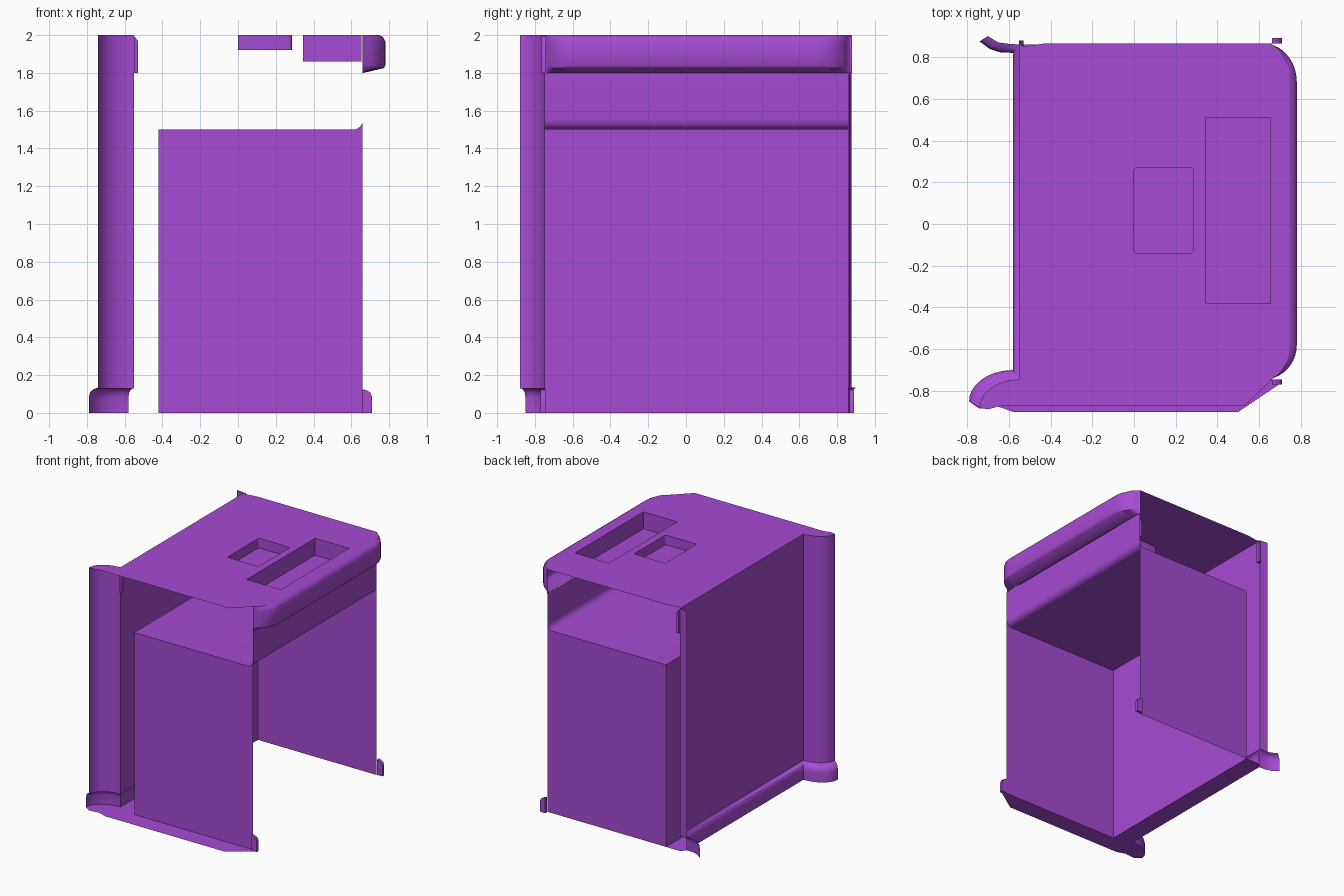
import bpy, bmesh, math

if "Cube" in bpy.data.objects:
    bpy.data.objects.remove(bpy.data.objects["Cube"])

mat = bpy.data.materials.new("purple_shell")
mat.diffuse_color = (0.38, 0.07, 0.65, 1)
mat.use_nodes = True
mat.node_tree.nodes["Principled BSDF"].inputs["Base Color"].default_value = mat.diffuse_color


def finish(name, bm, angle=40):
    bmesh.ops.remove_doubles(bm, verts=bm.verts, dist=0.0005)
    bmesh.ops.recalc_face_normals(bm, faces=bm.faces)
    me = bpy.data.meshes.new(name)
    bm.to_mesh(me)
    bm.free()
    me.materials.append(mat)
    ob = bpy.data.objects.new(name, me)
    bpy.context.collection.objects.link(ob)
    bpy.ops.object.select_all(action='DESELECT')
    ob.select_set(True)
    bpy.context.view_layer.objects.active = ob
    bpy.ops.object.shade_smooth_by_angle(angle=math.radians(angle))
    return ob


def loft(name, rings, closed=False, cap_first=False, cap_last=False, angle=40):
    """Skin a sheet through rings of equal point count."""
    bm = bmesh.new()
    vs = [[bm.verts.new(p) for p in r] for r in rings]
    n = len(vs[0])
    for a, b in zip(vs, vs[1:]):
        for i in range(n if closed else n - 1):
            j = (i + 1) % n
            bm.faces.new((a[i], a[j], b[j], b[i]))
    if cap_first:
        bm.faces.new(vs[0])
    if cap_last:
        bm.faces.new(vs[-1])
    return finish(name, bm, angle)


def flat(name, loops, z):
    """Flat plate with an outline and optional holes."""
    bm = bmesh.new()
    edges = []
    for loop in loops:
        vs = [bm.verts.new((x, y, z)) for x, y in loop]
        edges += [bm.edges.new((vs[i - 1], vs[i])) for i in range(len(vs))]
    bmesh.ops.triangle_fill(bm, use_beauty=True, use_dissolve=False, edges=edges,
                            normal=(0, 0, 1))
    return finish(name, bm)


def arc(cx, cy, rx, ry, a0, a1, n=10):
    return [(cx + rx * math.cos(math.radians(a0 + (a1 - a0) * i / n)),
             cy + ry * math.sin(math.radians(a0 + (a1 - a0) * i / n))) for i in range(n + 1)]


def at(path, z):
    return [(x, y, z) for x, y in path]


def rect(x0, x1, y0, y1, r=0.0):
    if not r:
        return [(x0, y0), (x1, y0), (x1, y1), (x0, y1)]
    pts = []
    for cx, cy, a in ((x1 - r, y0 + r, -90), (x1 - r, y1 - r, 0),
                      (x0 + r, y1 - r, 90), (x0 + r, y0 + r, 180)):
        pts += arc(cx, cy, r, r, a, a + 90, 3)
    return pts


Y0, Y1 = -0.75, 0.86          # inner side walls
XB, XF = -0.42, 0.66          # inner back wall, open front

# lip plan, from one side wall round to the other
lip = ([(0.66, -0.745)] + arc(0.62, -0.58, 0.16, 0.165, -72, 0, 8)
       + arc(0.62, 0.68, 0.16, 0.185, 0, 74, 8) + [(0.66, 0.865)])


def lip_ring(f, z):
    return [(0.66 + (x - 0.66) * f, y, z) for x, y in lip]


top_f = 0.72
loft("upper_lip", [lip_ring(top_f, 2.0), lip_ring(0.9, 1.99), lip_ring(1, 1.965),
                   lip_ring(1, 1.84), lip_ring(0.93, 1.825), lip_ring(0.03, 1.8)], angle=50)

# top plate with two recessed pockets
pillar_arc = arc(-0.55, -0.88, 0.19, 0.135, 90, 180)
pocket_small = rect(0.0, 0.285, -0.14, 0.27, 0.015)
pocket_large = rect(0.345, 0.655, -0.38, 0.51)
outline = ([(p[0], p[1]) for p in lip_ring(top_f, 2)]
           + [(-0.43, 0.865), (-0.53, 0.85), (-0.55, 0.865)] + pillar_arc
           + [(-0.70, -0.888), (-0.64, -0.872), (0.53, -0.872)])
flat("top_plate", [outline, pocket_small, pocket_large], 2.0)
for name, loop, z in (("small_pocket", pocket_small, 1.92), ("large_pocket", pocket_large, 1.86)):
    loft(name, [at(loop, 2.0), at(loop, z)], closed=True, cap_last=True)

# inner bay: back wall, ceiling, rounded edge and panel under the lip
fillet = arc(0.61, 1.55, 0.05, 0.05, -90, 0, 6)
profile = [(XB, 0), (XB, 1.5)] + fillet + [(XF, 1.8)]
loft("bay_back_and_ceiling", [[(x, y, z) for x, z in profile] for y in (Y0, Y1)])
for name, y in (("bay_front_wall", Y0), ("bay_rear_wall", Y1)):
    bm = bmesh.new()
    bm.faces.new([bm.verts.new((x, y, z)) for x, z in profile[:-1] + [(XF, 0)]])
    finish(name, bm)

# outer back wall running into the quarter-round corner pillar
wall = [(-0.62, 0.875), (-0.55, 0.865), (-0.55, 0.83)] + pillar_arc
loft("outer_wall_and_pillar", [at(wall, 2.0), at(wall, 0.13)])

# flared skirting round the foot of the wall
inner = [(-0.70, 0.90), (-0.65, 0.87), (-0.60, 0.863), (-0.55, 0.86)] + pillar_arc
outer = ([(-0.74, 0.875), (-0.69, 0.838), (-0.64, 0.822), (-0.58, 0.82)]
         + arc(-0.58, -0.85, 0.21, 0.15, 90, 180))


def blend(f):
    return [(a[0] + (b[0] - a[0]) * f, a[1] + (b[1] - a[1]) * f) for a, b in zip(inner, outer)]


loft("skirting", [at(inner, 0.135), at(blend(0.5), 0.125), at(blend(0.87), 0.11),
                  at(outer, 0.08), at(outer, 0.0)], angle=60)

# floor flange outside the bay
flange = (outer[3:] + [(-0.74, -0.885), (-0.65, -0.875), (-0.58, -0.9), (0.5, -0.9),
                       (0.70, -0.765), (XF, Y0), (XB, Y0), (XB, Y1), (-0.55, Y1)])
flat("floor_flange", [flange], 0.0)

# small feet on the open front and tabs at the top of the outer wall
foot = [(0.66, 0), (0.71, 0), (0.71, 0.085), (0.70, 0.108), (0.68, 0.12), (0.66, 0.125)]
for side, y in (("front", -0.77), ("rear", 0.865)):
    loft(side + "_foot", [[(x, y + d, z) for x, z in foot] for d in (0, 0.025)],
         closed=True, cap_first=True, cap_last=True)
tab = [(-0.55, 1.8), (-0.53, 1.8), (-0.53, 1.97), (-0.55, 1.995)]
for side, y in (("front", -0.765), ("rear", 0.85)):
    loft(side + "_tab", [[(x, y + d, z) for x, z in tab] for d in (0, 0.03)],
         closed=True, cap_first=True, cap_last=True)
